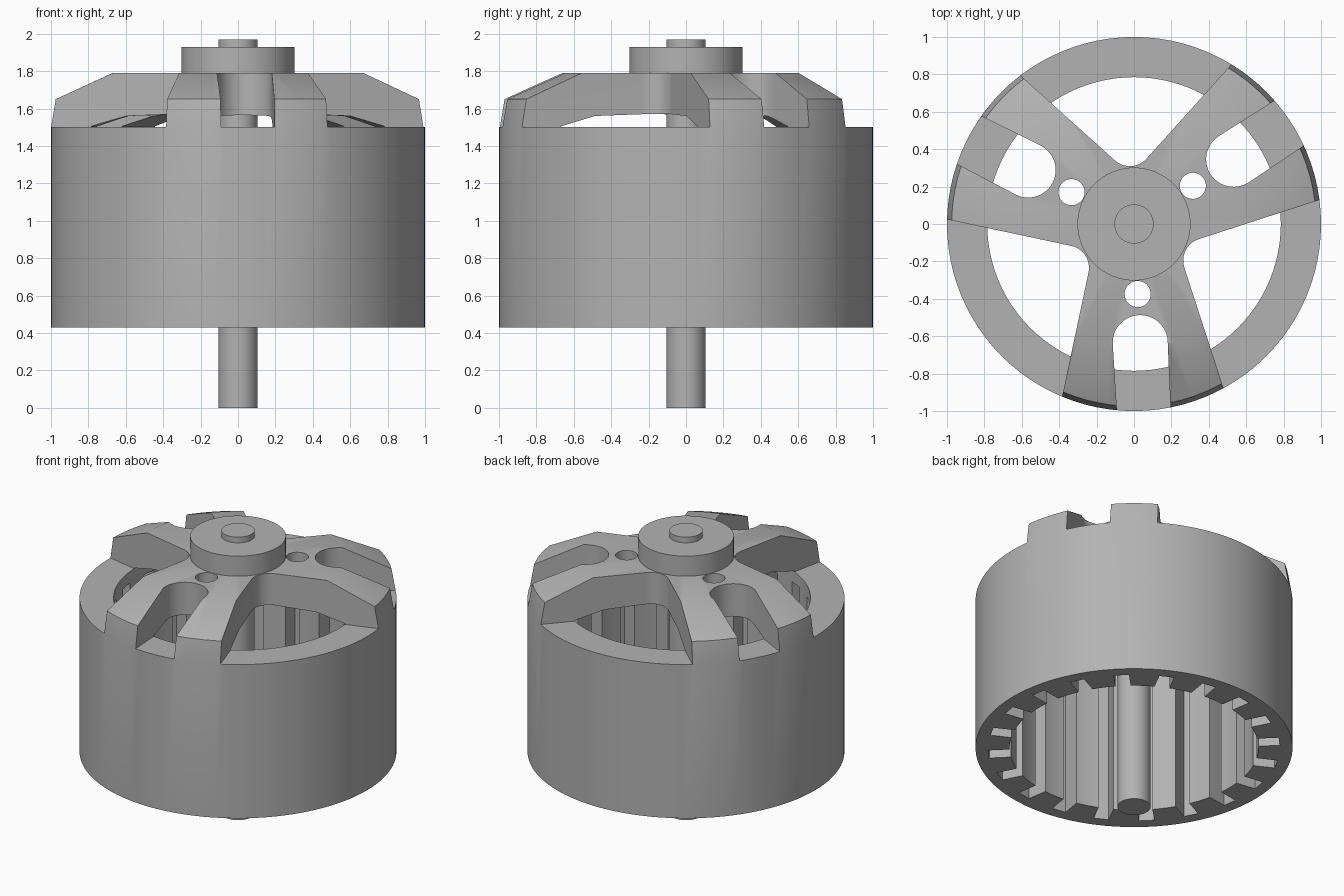
import bpy, bmesh
from math import sin, cos, pi, radians

if "Cube" in bpy.data.objects:
    bpy.data.objects.remove(bpy.data.objects["Cube"])

GREY = (0.45, 0.45, 0.45, 1)
metal = bpy.data.materials.new("grey metal")
metal.use_nodes = True
metal.diffuse_color = GREY
metal.node_tree.nodes["Principled BSDF"].inputs["Base Color"].default_value = GREY


def make_object(name, bm):
    bmesh.ops.recalc_face_normals(bm, faces=bm.faces)
    mesh = bpy.data.meshes.new(name)
    bm.to_mesh(mesh)
    bm.free()
    mesh.materials.append(metal)
    obj = bpy.data.objects.new(name, mesh)
    bpy.context.collection.objects.link(obj)
    return obj


def smooth(obj):
    bpy.ops.object.select_all(action='DESELECT')
    obj.select_set(True)
    bpy.context.view_layer.objects.active = obj
    bpy.ops.object.shade_smooth_by_angle(angle=radians(30))


def revolve(name, profile, closed, steps=96):
    """Turn an (r, z) profile around the z axis."""
    bm = bmesh.new()
    verts = [bm.verts.new((r, 0, z)) for r, z in profile]
    edges = [bm.edges.new(pair) for pair in zip(verts, verts[1:])]
    if closed:
        edges.append(bm.edges.new((verts[-1], verts[0])))
    bmesh.ops.spin(bm, geom=verts + edges, cent=(0, 0, 0), axis=(0, 0, 1),
                   angle=2 * pi, steps=steps)
    bmesh.ops.remove_doubles(bm, verts=bm.verts, dist=0.0005)
    return make_object(name, bm)


def prism(bm, outline, turn, low, high):
    """Extrude an outline, drawn along +x, after turning it about z."""
    c, s = cos(turn), sin(turn)
    rings = [[bm.verts.new((x * c - y * s, x * s + y * c, z)) for x, y in outline]
             for z in (low, high)]
    bm.faces.new(rings[0])
    bm.faces.new(rings[1])
    n = len(outline)
    for i in range(n):
        j = (i + 1) % n
        bm.faces.new((rings[0][i], rings[0][j], rings[1][j], rings[1][i]))


def arc(cx, radius, start, end, count):
    angles = [radians(start + (end - start) * i / (count - 1)) for i in range(count)]
    return [(cx + radius * cos(a), radius * sin(a)) for a in angles]


# Bell: outer can, tapered crown and hollow inside in one turned profile
bell = revolve("motor_bell", [
    (0.09, 1.79), (0.67, 1.79), (0.975, 1.65), (1, 1.5), (1, 0.43),
    (0.785, 0.43), (0.785, 1.505), (0.6, 1.56), (0.09, 1.58)], True)

# Cutters: three wide windows, three spoke notches, three holes, magnet slots
FLOOR, ROOF = 1.5, 2.2
window = arc(0.43, 0.12, 135, 225, 13) + [(1.3, -1.04), (1.3, 1.04)]
notch = arc(0.635, 0.147, 90, 270, 25) + [(1.3, -0.14), (1.3, 0.14)]
hole = arc(0.375, 0.07, 0, 348.75, 32)
slot = [(0.6, -0.048), (0.92, -0.048), (0.92, 0.048), (0.6, 0.048)]
SLOTS = 20

bm = bmesh.new()
for k in range(3):
    spoke = radians(-87 + 120 * k)
    prism(bm, window, spoke + pi / 3, FLOOR, ROOF)
    prism(bm, notch, spoke, FLOOR, ROOF)
    prism(bm, hole, spoke, FLOOR, ROOF)
crown_cutter = make_object("crown_cutter", bm)

bm = bmesh.new()
for k in range(SLOTS):
    prism(bm, [(max(x, 0.7), y) for x, y in slot], 2 * pi * (k + 0.5) / SLOTS, 0.3, 1.42)
slot_cutter = make_object("slot_cutter", bm)

for cutter in (crown_cutter, slot_cutter):
    cutter.hide_render = True
    mod = bell.modifiers.new("cut", 'BOOLEAN')
    mod.operation = 'DIFFERENCE'
    mod.solver = 'EXACT'
    mod.object = cutter
    bpy.context.view_layer.objects.active = bell
    bpy.ops.object.modifier_apply(modifier=mod.name)
    bpy.data.objects.remove(cutter)

# Hub collar on the crown, and the long shaft through it
hub = revolve("hub_collar", [(0, 1.7), (0.302, 1.7), (0.302, 1.93), (0, 1.93)], False, 64)
shaft = revolve("shaft", [(0, 0), (0.105, 0), (0.105, 1.97), (0, 1.97)], False, 48)

for part in (bell, hub, shaft):
    smooth(part)
